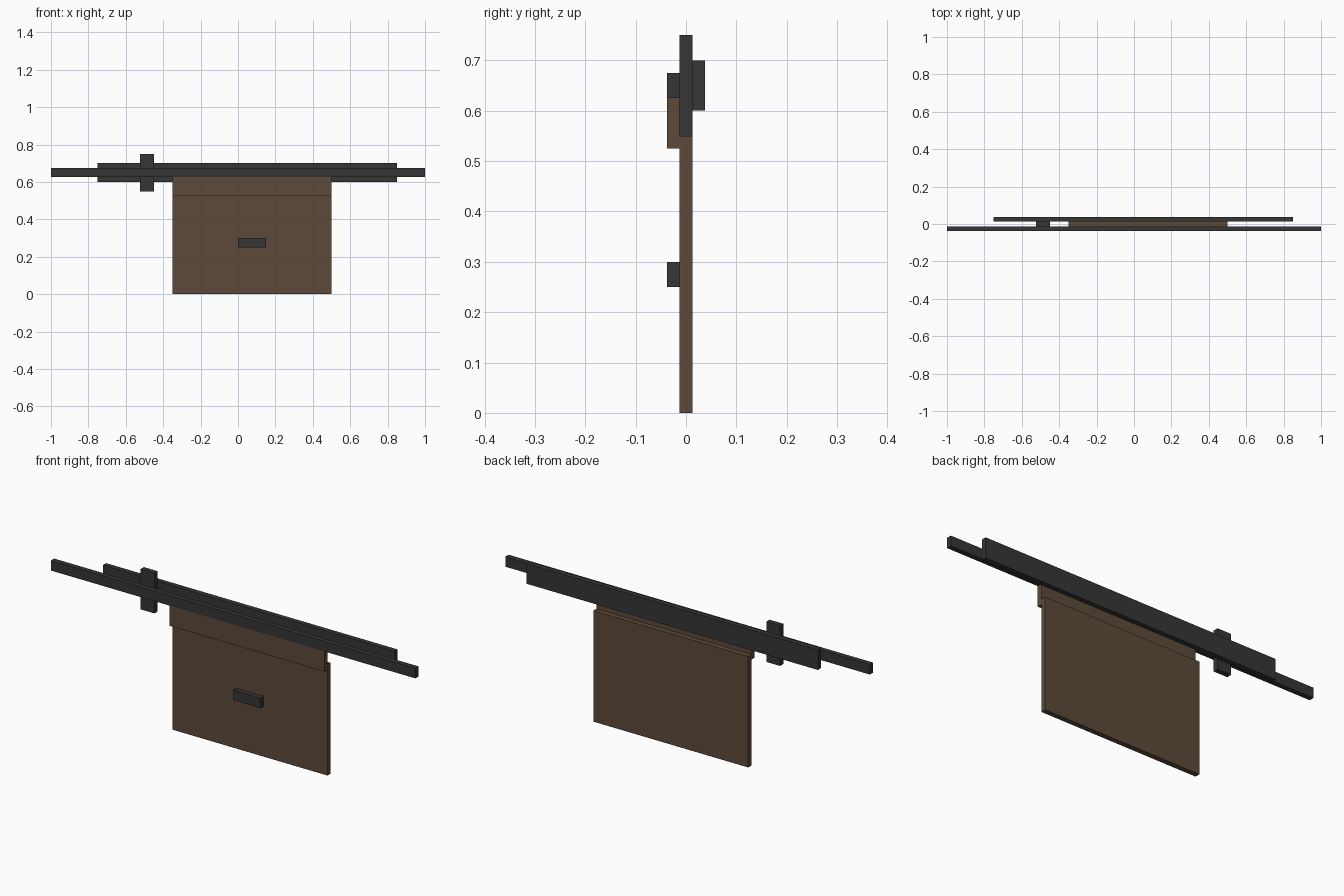
import bpy

cube = bpy.data.objects.get("Cube")
if cube:
    bpy.data.objects.remove(cube, do_unlink=True)


def srgb(r, g, b):
    lin = [((c / 255 + 0.055) / 1.055) ** 2.4 for c in (r, g, b)]
    return (*lin, 1.0)


def material(name, colour):
    m = bpy.data.materials.new(name)
    m.use_nodes = True
    m.diffuse_color = colour
    bsdf = m.node_tree.nodes["Principled BSDF"]
    bsdf.inputs["Base Color"].default_value = colour
    bsdf.inputs["Roughness"].default_value = 0.8
    return m


brown = material("brown wood", srgb(92, 74, 58))
dark = material("dark metal", srgb(54, 54, 54))


def box(name, x, y, z, mat):
    """Box spanning the given (min, max) ranges."""
    spans = (x, y, z)
    bpy.ops.mesh.primitive_cube_add(size=1, location=[(a + b) / 2 for a, b in spans])
    ob = bpy.context.object
    ob.name = name
    ob.scale = [b - a for a, b in spans]
    bpy.ops.object.transform_apply(location=False, rotation=False, scale=True)
    ob.data.materials.append(mat)
    return ob


# Three layers of equal thickness, from front to back
T = 0.025
FRONT = (-1.5 * T, -0.5 * T)
MIDDLE = (-0.5 * T, 0.5 * T)
BACK = (0.5 * T, 1.5 * T)
PANEL_X = (-0.35, 0.5)

# Hanging panel with its overlapping top strip
box("panel", PANEL_X, MIDDLE, (0, 0.55), brown)
box("top_strip", PANEL_X, FRONT, (0.525, 0.625), brown)

# Rails, upright stop and handle
box("front_rail", (-1, 1), FRONT, (0.625, 0.675), dark)
box("back_rail", (-0.75, 0.85), BACK, (0.6, 0.7), dark)
box("stop_block", (-0.525, -0.45), MIDDLE, (0.55, 0.75), dark)
box("handle", (0, 0.15), FRONT, (0.25, 0.3), dark)
